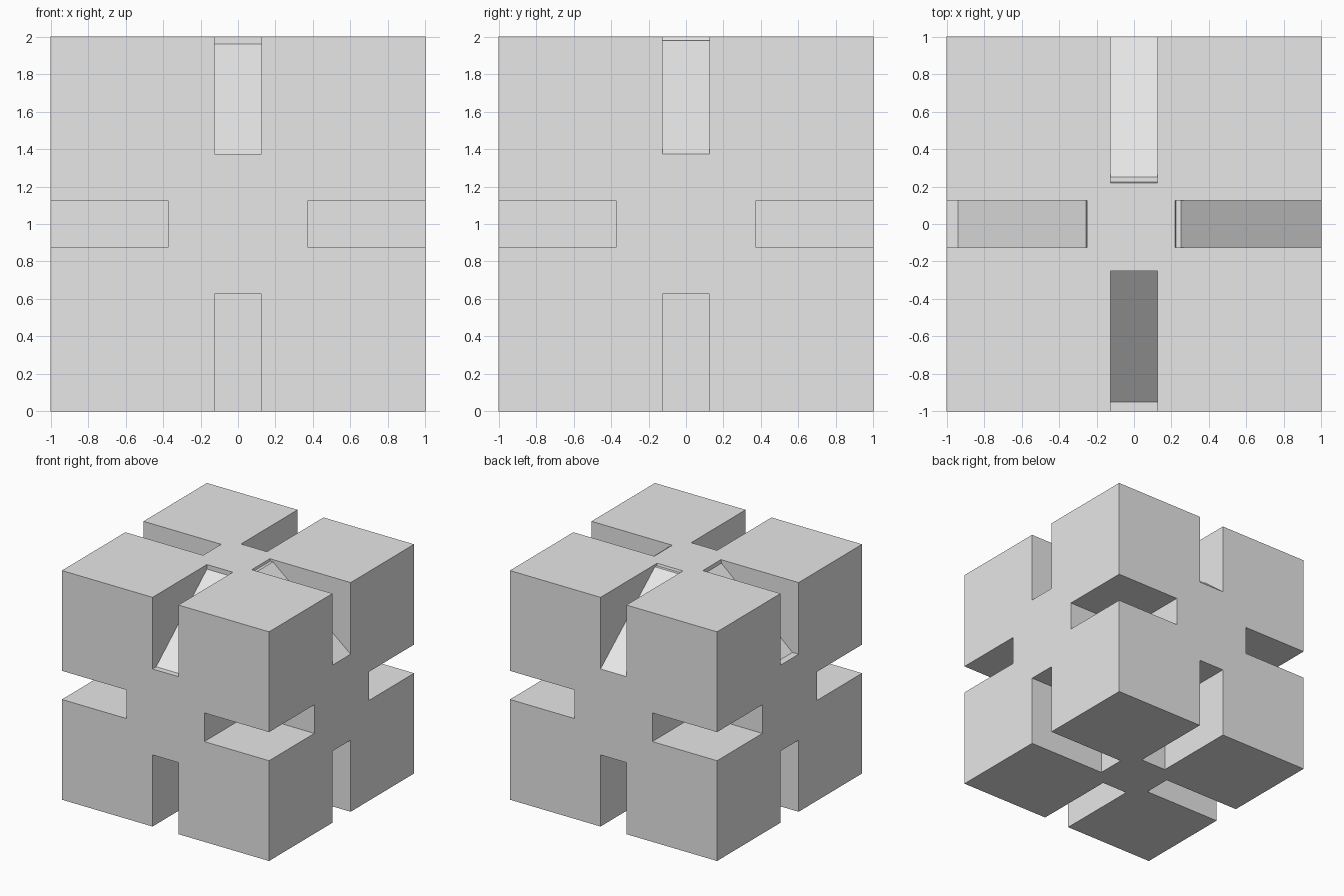
import bpy, bmesh
from mathutils import Vector

if "Cube" in bpy.data.objects:
    bpy.data.objects.remove(bpy.data.objects["Cube"])

HALF = 0.125          # half the slot width
OUT = 1.1             # cutters reach past the block

grey = bpy.data.materials.new("plain grey")
grey.diffuse_color = (0.8, 0.8, 0.8, 1)
grey.use_nodes = True
grey.node_tree.nodes["Principled BSDF"].inputs["Base Color"].default_value = grey.diffuse_color

# Main block
bpy.ops.mesh.primitive_cube_add(size=2, location=(0, 0, 1))
block = bpy.context.object
block.name = "slotted_block"
block.data.materials.append(grey)
bpy.ops.object.transform_apply(location=True)

bm = bmesh.new()


def add_prism(profile, u, v, origin=(0, 0, 0)):
    """Extrude a (u, v) profile by the slot width, centred on its plane."""
    u, v, o = Vector(u), Vector(v), Vector(origin)
    w = u.cross(v) * HALF
    a = [bm.verts.new(o + u * p + v * q - w) for p, q in profile]
    b = [bm.verts.new(o + u * p + v * q + w) for p, q in profile]
    bm.faces.new(a)
    bm.faces.new(b[::-1])
    n = len(a)
    for i in range(n):
        j = (i + 1) % n
        bm.faces.new((a[i], b[i], b[j], a[j]))


# Upper edge slots with ramped floors: direction and inner outline (radius, height)
front = [(0.25, 1.96), (0.95, 1.375)]
left = [(0.25, 2), (0.255, 1.97), (0.94, 1.375)]
right = [(0.22, 2), (0.225, 1.98), (0.25, 1.98), (1.0, 1.375)]
slots = [((0, -1, 0), front), ((-1, 0, 0), left),
         ((1, 0, 0), right), ((0, 1, 0), right)]
for d, inner in slots:
    top = [(inner[0][0], 2.1)] + inner + [(OUT, 1.375), (OUT, 2.1)]
    add_prism(top, d, (0, 0, 1))
    # Plain slot on the lower edge
    add_prism([(0.25, -0.1), (OUT, -0.1), (OUT, 0.625), (0.25, 0.625)], d, (0, 0, 1))

# Notches halfway up the four vertical edges
for sx in (-1, 1):
    for sy in (-1, 1):
        add_prism([(0.375, 0.375), (OUT, 0.375), (OUT, OUT), (0.375, OUT)],
                  (sx, 0, 0), (0, sy, 0), (0, 0, 1))

bmesh.ops.recalc_face_normals(bm, faces=bm.faces)
mesh = bpy.data.meshes.new("slot_cutters")
bm.to_mesh(mesh)
bm.free()
mesh.materials.append(grey)
cutter = bpy.data.objects.new("slot_cutters", mesh)
bpy.context.collection.objects.link(cutter)
cutter.hide_render = True

# Cut all the slots, then drop the cutter
mod = block.modifiers.new("slots", 'BOOLEAN')
mod.operation = 'DIFFERENCE'
mod.solver = 'EXACT'
mod.object = cutter
bpy.context.view_layer.objects.active = block
bpy.ops.object.modifier_apply(modifier=mod.name)
bpy.data.objects.remove(cutter)
